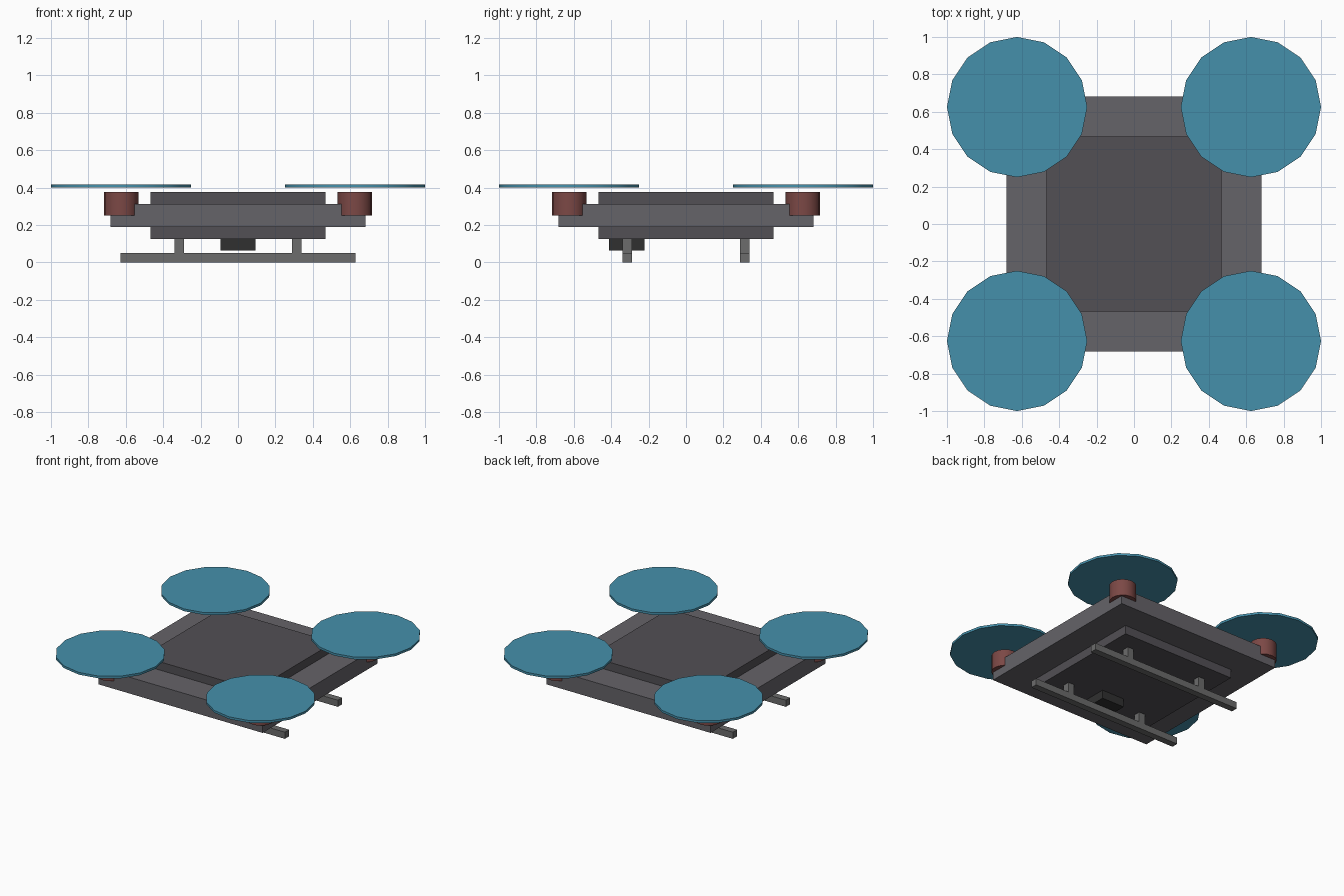
import bpy
import math

if "Cube" in bpy.data.objects:
    bpy.data.objects.remove(bpy.data.objects["Cube"])


def material(name, rgb):
    mat = bpy.data.materials.new(name)
    mat.diffuse_color = (*rgb, 1)
    mat.use_nodes = True
    mat.node_tree.nodes["Principled BSDF"].inputs["Base Color"].default_value = mat.diffuse_color
    return mat


BLUE = material("rotor_blue", (0.06, 0.28, 0.41))
RED = material("motor_red", (0.20, 0.065, 0.06))
DARK = material("body_dark", (0.085, 0.08, 0.09))
FRAME = material("frame_grey", (0.13, 0.125, 0.14))
BLACK = material("camera_black", (0.03, 0.03, 0.03))
LEG = material("skid_grey", (0.15, 0.15, 0.15))


def box(name, x, y, z, mat):
    """Box from (min, max) ranges on each axis."""
    ranges = (x, y, z)
    bpy.ops.mesh.primitive_cube_add(size=1, location=[(a + b) / 2 for a, b in ranges])
    ob = bpy.context.object
    ob.name = name
    ob.scale = [b - a for a, b in ranges]
    bpy.ops.object.transform_apply(location=False, rotation=False, scale=True)
    ob.data.materials.append(mat)


def disc(name, x, y, radius, z0, z1, mat):
    """16-sided upright cylinder with smooth sides and sharp rims."""
    bpy.ops.mesh.primitive_cylinder_add(vertices=16, radius=radius, depth=z1 - z0,
                                        location=(x, y, (z0 + z1) / 2))
    ob = bpy.context.object
    ob.name = name
    ob.data.materials.append(mat)
    bpy.ops.object.shade_smooth_by_angle(angle=math.radians(30))


# Body block and wide square frame around it
box("body", (-0.469, 0.469), (-0.469, 0.469), (0.125, 0.375), DARK)
box("frame_plate", (-0.682, 0.682), (-0.682, 0.682), (0.19, 0.3125), FRAME)

# Camera under the front edge of the body
box("camera", (-0.094, 0.094), (-0.411, -0.221), (0.0625, 0.125), BLACK)

# Motors and rotor discs at the four corners
for sx in (-1, 1):
    for sy in (-1, 1):
        x, y = 0.625 * sx, 0.625 * sy
        disc("motor", x, y, 0.092, 0.25, 0.375, RED)
        disc("rotor", x, y, 0.375, 0.40, 0.417, BLUE)

# Landing skids, each on two short struts
H = 0.025
for y in (-0.315, 0.315):
    box("landing_skid", (-0.628, 0.628), (y - H, y + H), (0, 0.05), LEG)
    for x in (-0.315, 0.315):
        box("skid_strut", (x - H, x + H), (y - H, y + H), (0.05, 0.125), LEG)
